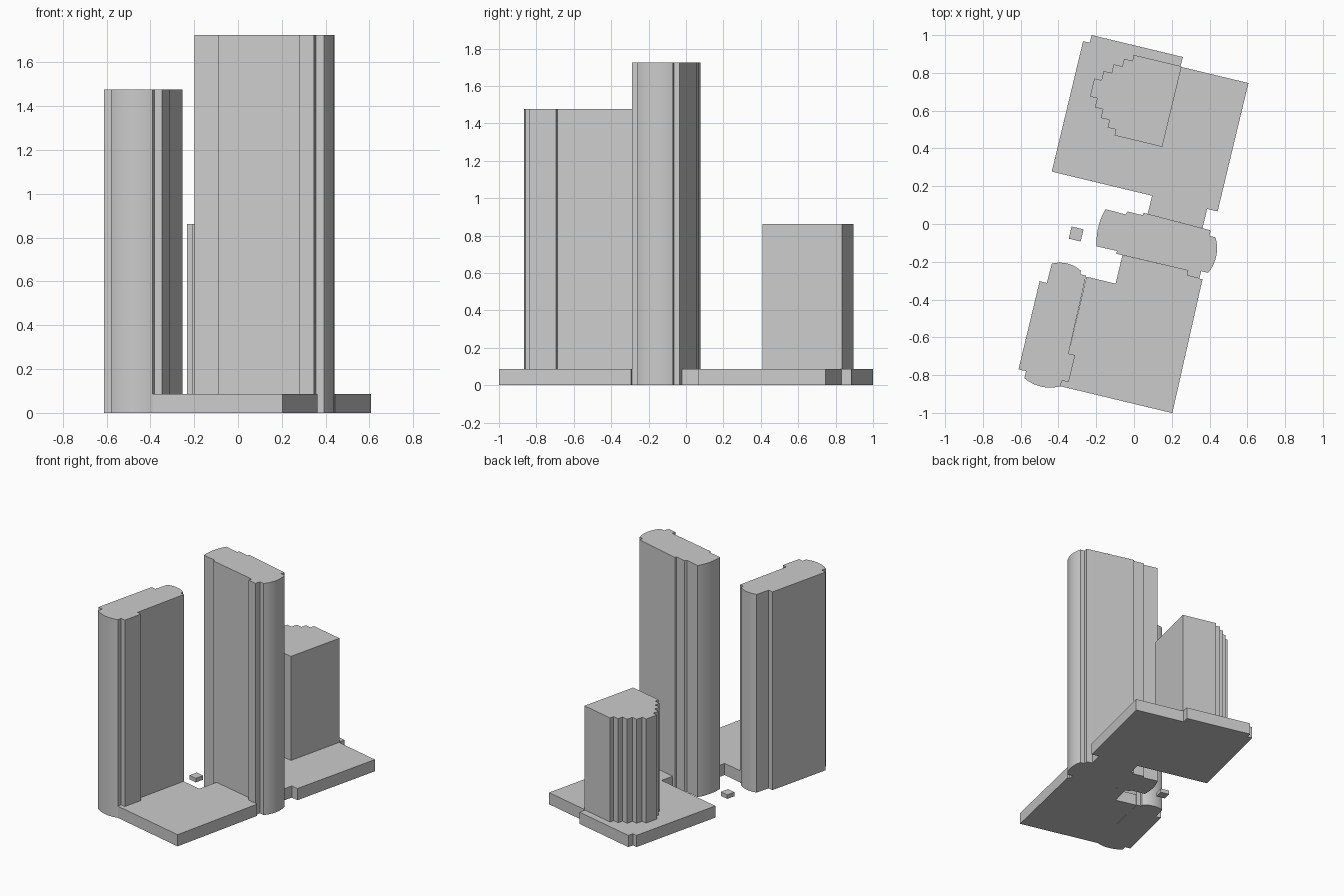
import bpy, bmesh, math

if "Cube" in bpy.data.objects:
    bpy.data.objects.remove(bpy.data.objects["Cube"])

C, S = math.cos(math.radians(13.5)), math.sin(math.radians(13.5))


def arc(a, b, bulge, n=10):
    """Circular arc from a to b, bulging to the right of the travel direction."""
    (ax, ay), (bx, by) = a, b
    length = math.hypot(bx - ax, by - ay)
    tx, ty = (bx - ax) / length, (by - ay) / length
    r = (length * length / 4 + bulge * bulge) / (2 * bulge)
    half = math.asin(length / 2 / r)
    pts = []
    for i in range(n + 1):
        t = -half + 2 * half * i / n
        along = length / 2 + r * math.sin(t)
        out = r * math.cos(t) - (r - bulge)
        pts.append((ax + tx * along + ty * out, ay + ty * along - tx * out))
    return pts


def prism(name, outline, z0, z1):
    """Extrude an outline given in the site grid, which is turned 13.5 degrees."""
    bm = bmesh.new()
    face = bm.faces.new([bm.verts.new((C * u + S * v, C * v - S * u, z0)) for u, v in outline])
    top = bmesh.ops.extrude_face_region(bm, geom=[face], use_keep_orig=True)["geom"]
    for g in top:
        if isinstance(g, bmesh.types.BMVert):
            g.co.z = z1
    bmesh.ops.recalc_face_normals(bm, faces=bm.faces)
    mesh = bpy.data.meshes.new(name)
    bm.to_mesh(mesh)
    bm.free()
    obj = bpy.data.objects.new(name, mesh)
    bpy.context.collection.objects.link(obj)
    bpy.ops.object.select_all(action='DESELECT')
    obj.select_set(True)
    bpy.context.view_layer.objects.active = obj
    bpy.ops.object.shade_smooth_by_angle(angle=math.radians(25))
    return obj


PODIUM = 0.087

# Rear podium with its neck to the central tower
prism("rear_podium", [
    (-.452, .92), (.045, .92), (.045, .867), (.415, .867), (.415, .168), (.358, .168),
    (.358, .063), (.068, .069), (.058, .069), (.058, .168), (-.488, .168), (-.488, .878),
    (-.452, .878)], 0, PODIUM)

# Front podium
prism("front_podium", [
    (-.021, -.175), (-.021, -.33), (-.18, -.33), (-.177, -.748), (-.141, -.748), (-.141, -.895),
    (-.178, -.895), (-.178, -.926), (.431, -.926), (.421, -.2), (.335, -.2), (.335, -.173)],
    0, PODIUM)

# Rear block: stepped west face, mirrored about its centre line
us = [-.21, -.255, -.302, -.345, -.384]
vs = [.87, .838, .797, .75, .70]
steps = [(us[0], vs[0])]
for i in range(1, 5):
    steps += [(us[i - 1], vs[i]), (us[i], vs[i])]
mirrored = [(u, 1.302 - v) for u, v in reversed(steps)]
prism("rear_block", [(.05, .87)] + steps + mirrored + [(.05, .432)], PODIUM, 0.862)

# Central tower with bowed ends
prism("central_tower",
      arc((.442, -.16), (.436, .032), .024)
      + [(.403, .032), (.403, .062), (.068, .069), (.036, .069), (.034, .056), (-.049, .056),
         (-.055, .039)]
      + arc((-.165, .041), (-.165, -.161), .015)
      + [(-.055, -.16), (-.053, -.175), (.335, -.173), (.335, -.2), (.404, -.2), (.404, -.16)],
      0, 1.725)

# Front tower with bowed ends
prism("front_tower",
      arc((-.216, -.306), (-.374, -.306), .02)
      + [(-.376, -.411), (-.415, -.411), (-.415, -.891), (-.374, -.891)]
      + arc((-.374, -.929), (-.178, -.926), .024)
      + [(-.178, -.895), (-.141, -.895), (-.141, -.748), (-.177, -.748), (-.183, -.325),
         (-.214, -.325)],
      0, 1.476)

# Small detached slab
prism("small_slab", [(-.318, -.156), (-.253, -.156), (-.253, -.09), (-.318, -.09)], 0, 0.03)
